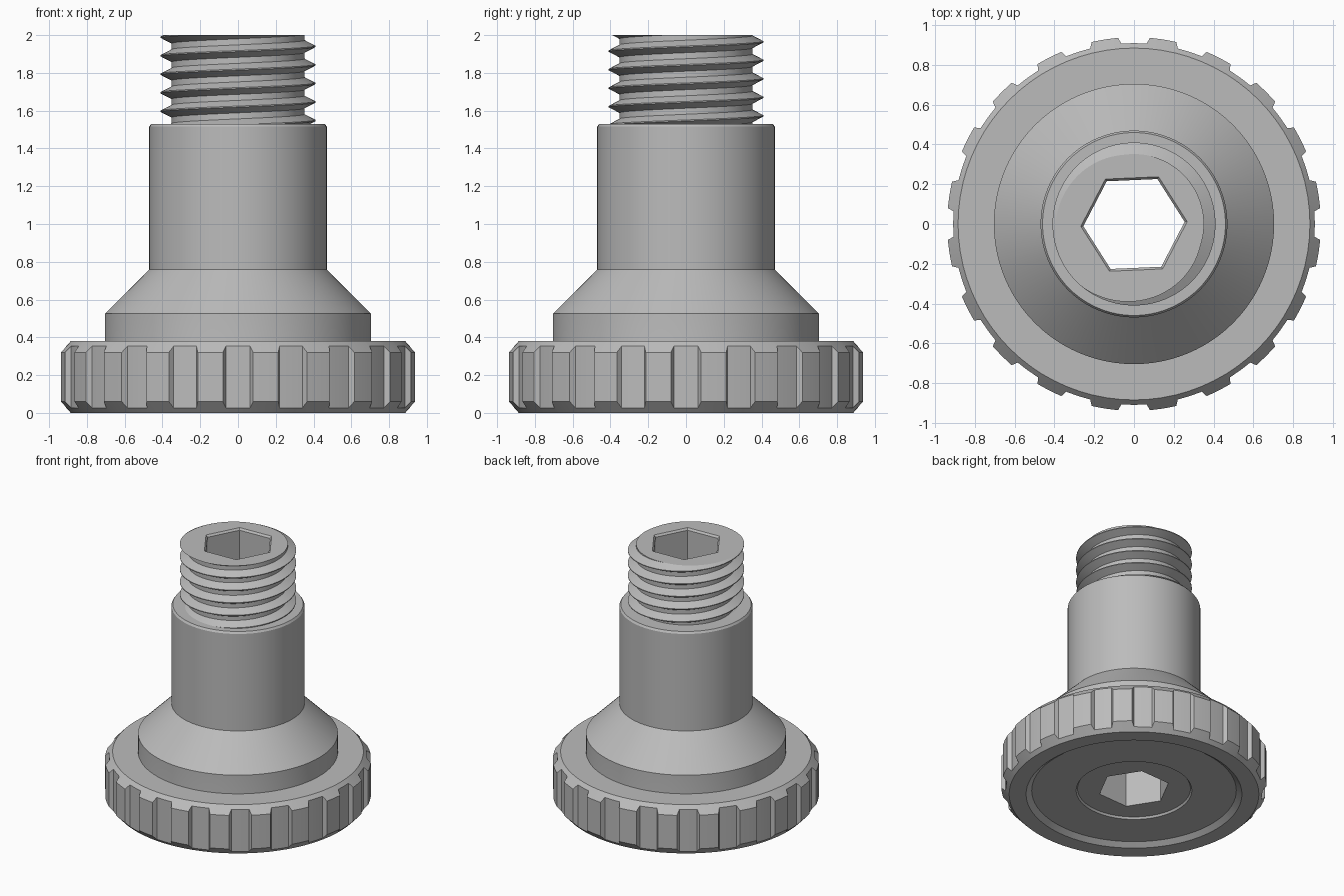
import bpy, bmesh
from math import sin, cos, pi, radians

if "Cube" in bpy.data.objects:
    bpy.data.objects.remove(bpy.data.objects["Cube"])

steel = bpy.data.materials.new("plain_grey_steel")
steel.use_nodes = True
grey = (0.5, 0.5, 0.5, 1)
steel.diffuse_color = grey
steel.node_tree.nodes["Principled BSDF"].inputs["Base Color"].default_value = grey


def loft(name, columns, closed=True):
    """Skin columns of (angle, [(radius, z), ...]) placed around the z axis."""
    bm = bmesh.new()
    grid = [[bm.verts.new((r * cos(a), r * sin(a), z)) for r, z in col]
            for a, col in columns]
    last = len(grid) if closed else len(grid) - 1
    for i in range(last):
        a, b = grid[i], grid[(i + 1) % len(grid)]
        for k in range(len(a) - 1):
            bm.faces.new((a[k], b[k], b[k + 1], a[k + 1]))
    bmesh.ops.remove_doubles(bm, verts=bm.verts, dist=1e-5)
    bmesh.ops.dissolve_degenerate(bm, edges=bm.edges, dist=1e-5)
    mesh = bpy.data.meshes.new(name)
    bm.to_mesh(mesh)
    bm.free()
    mesh.materials.append(steel)
    obj = bpy.data.objects.new(name, mesh)
    bpy.context.collection.objects.link(obj)
    return obj


def lathe(name, profile, sides, turn=0.0):
    return loft(name, [(turn + 2 * pi * i / sides, profile) for i in range(sides)])


def smooth(obj):
    bpy.ops.object.select_all(action="DESELECT")
    obj.select_set(True)
    bpy.context.view_layer.objects.active = obj
    bpy.ops.object.shade_smooth_by_angle(angle=radians(25))


# Turned body: recessed underside, collar, cone, shank and threaded core
body = lathe("body", [
    (0, 0.045), (0.40, 0.045), (0.41, 0.03), (0.73, 0.03), (0.705, 0.3),
    (0.705, 0.525), (0.47, 0.76), (0.47, 1.515), (0.46, 1.53),
    (0.35, 1.53), (0.35, 2), (0, 2)], 96)

# Hexagonal socket through the whole body, slightly flared at the top
cutter = lathe("socket_cutter", [
    (0, -0.1), (0.255, -0.1), (0.255, 1.985), (0.268, 2), (0.268, 2.1), (0, 2.1)],
    6, radians(2.5))
cutter.hide_render = True
cut = body.modifiers.new("hex_socket", "BOOLEAN")
cut.operation, cut.solver, cut.object = "DIFFERENCE", "EXACT", cutter
bpy.context.view_layer.objects.active = body
bpy.ops.object.modifier_apply(modifier=cut.name)
bpy.data.objects.remove(cutter)
smooth(body)

# Grip ring with twenty chamfered teeth
TEETH, RIM, HEIGHT, TIP, ROOT = 20, 0.885, 0.38, 0.94, 0.91
tooth = [(0, ROOT), (4, ROOT), (4.9, TIP), (9, TIP), (13.1, TIP), (14, ROOT)]
columns = []
for t in range(TEETH):
    for deg, r in tooth:
        bevel = (r - RIM) * 1.08
        columns.append((radians(deg + t * 360 / TEETH), [
            (0.725, 0.03), (0.765, 0), (RIM, 0), (r, bevel),
            (r, HEIGHT - bevel), (RIM, HEIGHT), (0.7, HEIGHT)]))
smooth(loft("grip_ring", columns))

# Right-handed screw thread, trimmed flat at both ends
PITCH, LOW, HIGH, CORE, CREST = 0.098, 1.53, 2.0, 0.352, 0.41
CREST_Z, HALF, FLAT = 1.94, 0.033, 0.003


def thread_radius(z, rise):
    d = abs((z - CREST_Z - rise + PITCH / 2) % PITCH - PITCH / 2)
    f = min(1, max(0, (HALF - d) / (HALF - FLAT)))
    return CORE + (CREST - CORE) * f


STEPS = 96
columns = []
for j in range(STEPS + 1):
    rise = PITCH * j / STEPS
    col = [(0.35, LOW)]
    for k in range(-6, 3):
        for off in (-HALF, -FLAT, FLAT, HALF):
            z = min(HIGH, max(LOW, CREST_Z + rise + k * PITCH + off))
            col.append((thread_radius(z, rise), z))
    col.append((0.35, HIGH))
    columns.append((2 * pi * j / STEPS, col))
smooth(loft("screw_thread", columns, closed=False))
